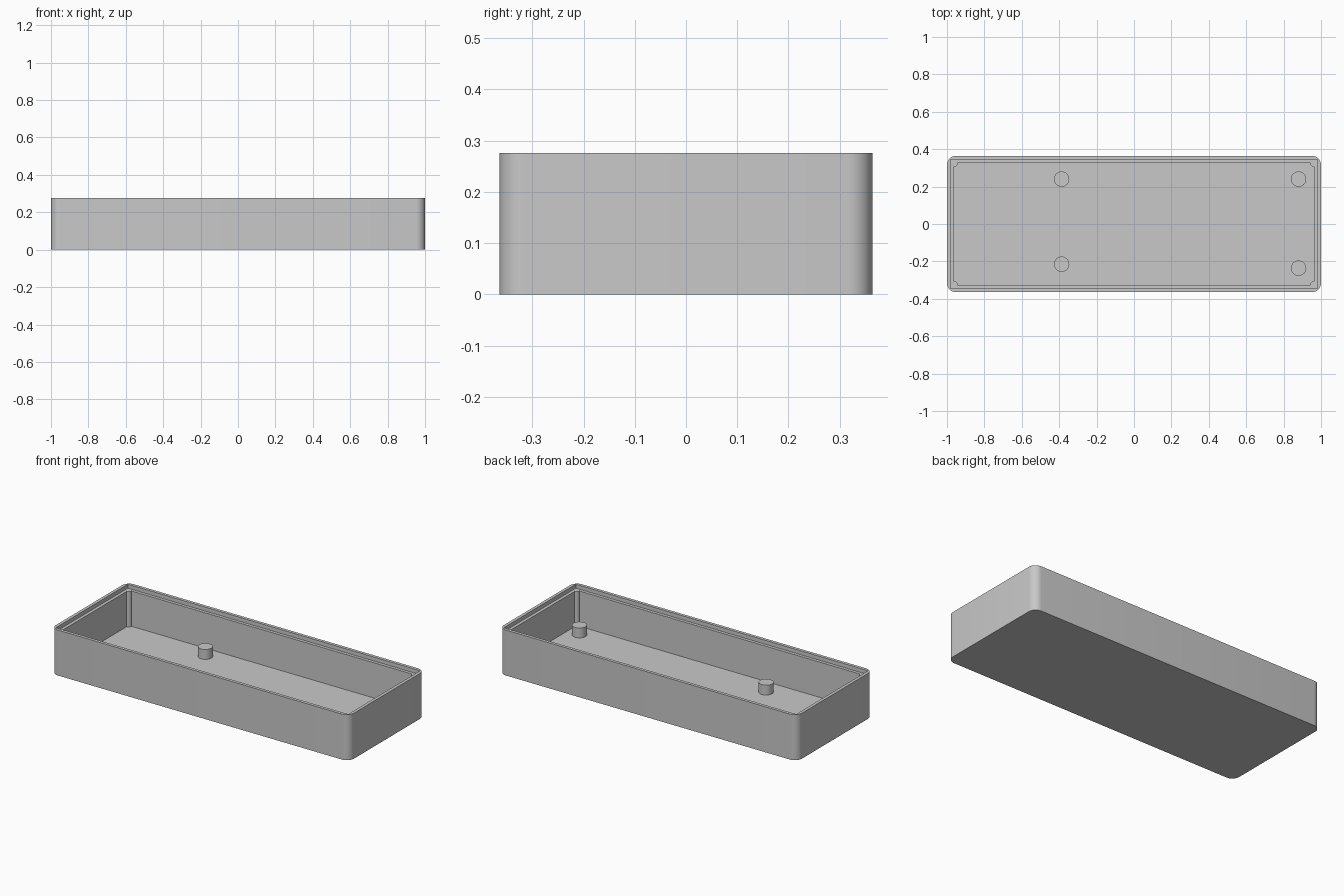
import bpy, bmesh, math

if "Cube" in bpy.data.objects:
    bpy.data.objects.remove(bpy.data.objects["Cube"])

HALF_X, HALF_Y, HEIGHT = 1.0, 0.364, 0.276
WALL, LIP, FLOOR, LEDGE = 0.038, 0.019, 0.038, 0.252

grey = bpy.data.materials.new("plain grey")
grey.use_nodes = True
colour = (0.584, 0.584, 0.584, 1)
grey.diffuse_color = colour
grey.node_tree.nodes["Principled BSDF"].inputs["Base Color"].default_value = colour


def finish(bm, name):
    bmesh.ops.recalc_face_normals(bm, faces=bm.faces)
    mesh = bpy.data.meshes.new(name)
    bm.to_mesh(mesh)
    bm.free()
    mesh.materials.append(grey)
    obj = bpy.data.objects.new(name, mesh)
    bpy.context.collection.objects.link(obj)
    bpy.ops.object.select_all(action='DESELECT')
    obj.select_set(True)
    bpy.context.view_layer.objects.active = obj
    bpy.ops.object.shade_smooth_by_angle(angle=math.radians(35))


def ring(bm, inset, z, radius=0.0, steps=8):
    """Rectangular loop of vertices; zero radius stacks each corner's vertices."""
    hx, hy = HALF_X - inset - radius, HALF_Y - inset - radius
    verts = []
    for i, (sx, sy) in enumerate([(1, 1), (-1, 1), (-1, -1), (1, -1)]):
        for k in range(steps + 1):
            a = math.pi / 2 * (i + k / steps)
            verts.append(bm.verts.new((sx * hx + radius * math.cos(a),
                                       sy * hy + radius * math.sin(a), z)))
    return verts


# Open tray: outer wall, rim, stepped lip and floor
bm = bmesh.new()
rings = [ring(bm, 0, 0, 0.048), ring(bm, 0, HEIGHT, 0.048),
         ring(bm, LIP, HEIGHT), ring(bm, LIP, LEDGE),
         ring(bm, WALL, LEDGE), ring(bm, WALL, FLOOR)]
for lower, upper in zip(rings, rings[1:]):
    for i in range(len(lower)):
        bm.faces.new((lower[i - 1], lower[i], upper[i], upper[i - 1]))
bm.faces.new(rings[0])
bm.faces.new(rings[-1])
bmesh.ops.remove_doubles(bm, verts=bm.verts, dist=0.0001)
finish(bm, "tray")


def post(name, x, y, radius, top):
    bm = bmesh.new()
    bottom = FLOOR - 0.01
    bmesh.ops.create_cone(bm, cap_ends=True, segments=32, radius1=radius,
                          radius2=radius, depth=top - bottom)
    bmesh.ops.translate(bm, verts=bm.verts, vec=(x, y, (top + bottom) / 2))
    finish(bm, name)


# Slim posts in the inner corners
for sx, side in ((-1, "right"), (1, "left")):
    for sy, end in ((-1, "front"), (1, "back")):
        post(f"corner_post_{end}_{side}", sx * (HALF_X - WALL - 0.002),
             sy * (HALF_Y - WALL - 0.002), 0.017, LEDGE + 0.001)

# Short standoffs on the floor
for name, x, y in (("back_right", -0.387, 0.24), ("front_right", -0.387, -0.215),
                   ("back_left", 0.88, 0.24), ("front_left", 0.88, -0.236)):
    post(f"standoff_{name}", x, y, 0.041, FLOOR + 0.06)
